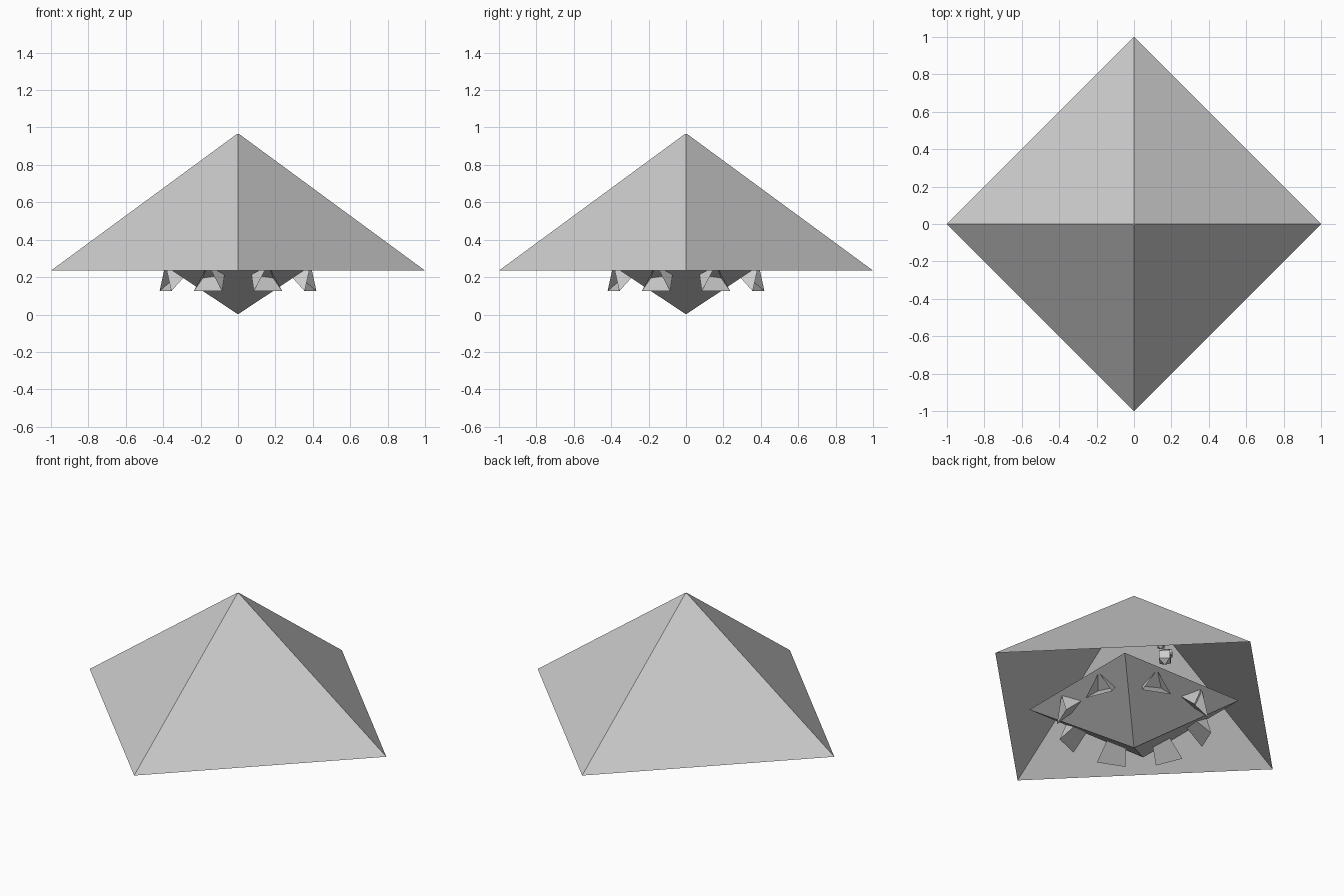
import bpy, bmesh
from math import pi, sin, cos, radians
from mathutils import Matrix, Vector

if "Cube" in bpy.data.objects:
    bpy.data.objects.remove(bpy.data.objects["Cube"])


def make(name, bm):
    bmesh.ops.recalc_face_normals(bm, faces=bm.faces)
    me = bpy.data.meshes.new(name)
    bm.to_mesh(me)
    bm.free()
    ob = bpy.data.objects.new(name, me)
    bpy.context.collection.objects.link(ob)
    return ob


def loft(name, rings, matrix=Matrix(), close_last=False):
    """Skin equal-sided rings of points with flat faces, ends open."""
    bm = bmesh.new()
    loops = [[bm.verts.new(matrix @ Vector(p)) for p in ring] for ring in rings]
    n = len(rings[0])
    for a, b in zip(loops, loops[1:]):
        for i in range(n):
            j = (i + 1) % n
            bm.faces.new((a[i], a[j], b[j], b[i]))
    if close_last:
        bm.faces.new(loops[-1])
    return make(name, bm)


def square(radius, z, turn=0.0):
    return [(radius * cos(turn + k * pi / 2), radius * sin(turn + k * pi / 2), z)
            for k in range(4)]


def triangle(r, z, radius):
    """Upright triangle facing outward along x, with its flat edge down."""
    return [(r, radius * cos(radians(a)), z + radius * sin(radians(a)))
            for a in (90, 210, 330)]


# Hollow four-sided roof with a tiny flat tip
loft("roof_shell", [square(1.0, 0.235), square(0.006, 0.965)], close_last=True)

# Hollow inverted pyramid hanging below, turned by an eighth
loft("lower_bowl", [square(0.58, 0.273, pi / 4), square(0.004, 0.003, pi / 4)],
     close_last=True)

# Ring of open triangular nozzles poking through the bowl
for k in range(8):
    turn = Matrix.Rotation(radians(22.5 + 45 * k), 4, 'Z')
    loft(f"nozzle_{k + 1}",
         [triangle(0.42, 0.172, 0.095), triangle(0.31, 0.255, 0.06)],
         turn)

# Small faceted cluster hidden under the roof
bm = bmesh.new()
for dx, dz, size in ((0, 0, 0.05), (-0.05, 0.05, 0.03), (0.05, 0.05, 0.03)):
    bmesh.ops.create_uvsphere(
        bm, u_segments=4, v_segments=3, radius=size,
        matrix=Matrix.Translation((-0.13 + dx, 0.11 + dx * 0.5, 0.58 + dz)))
make("inner_cluster", bm)
